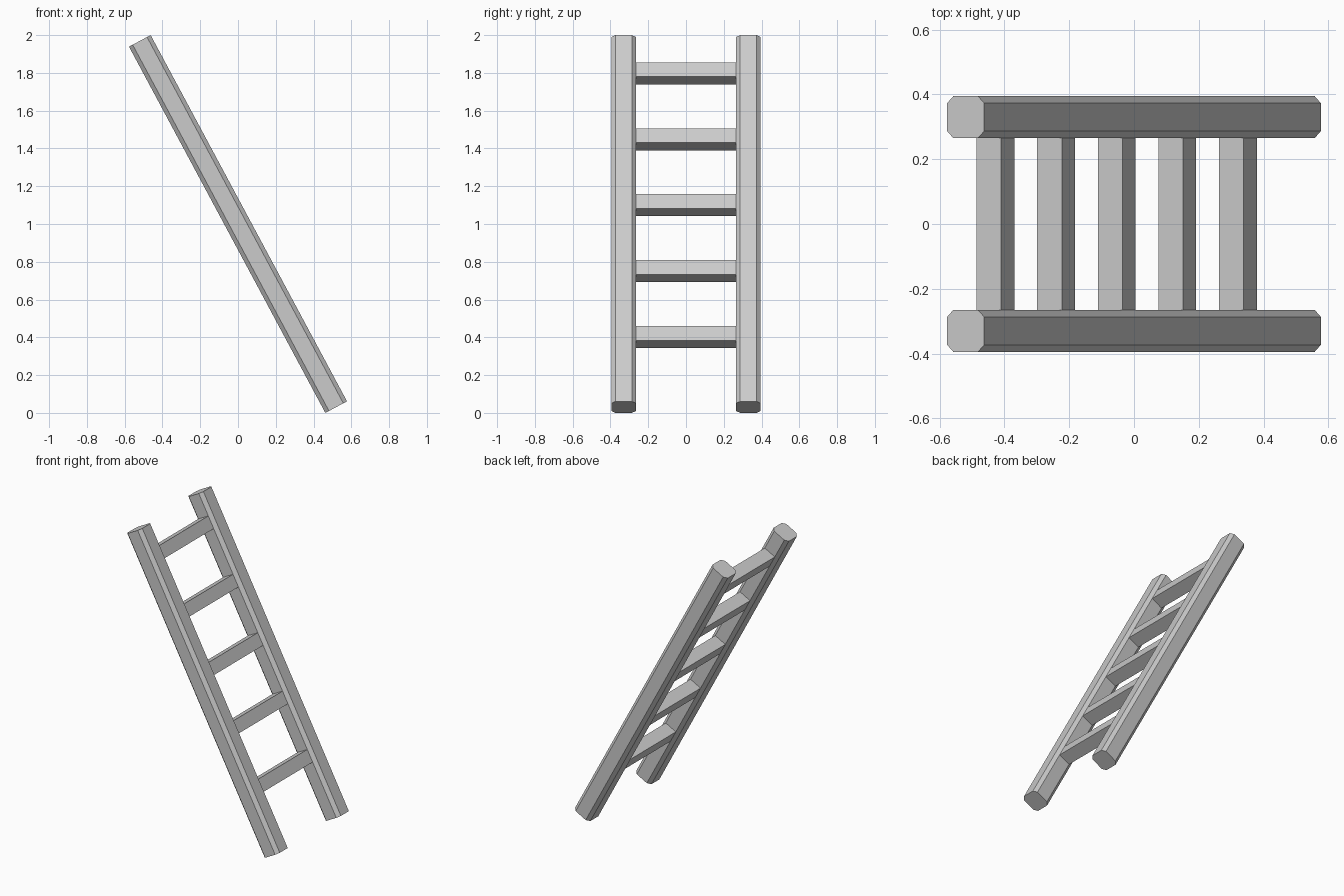
import bpy, bmesh, math
from mathutils import Matrix

if "Cube" in bpy.data.objects:
    bpy.data.objects.remove(bpy.data.objects["Cube"])

LEAN = math.radians(-28.2)      # top leans towards -x
LENGTH, WIDTH, CHAMFER = 2.2, 0.13, 0.022
RUNG = WIDTH - 2 * CHAMFER      # rungs fill the flat inner face of the rails
RAIL_Y = 0.33

# ladder space (z along the rails) to world space
tilt = Matrix.Translation((0, 0, 1)) @ Matrix.Rotation(LEAN, 4, 'Y')


def box(name, size, centre, chamfer=0):
    bm = bmesh.new()
    bmesh.ops.create_cube(bm, size=1)
    bmesh.ops.scale(bm, vec=size, verts=bm.verts)
    if chamfer:
        long_edges = [e for e in bm.edges
                      if abs(e.verts[0].co.z - e.verts[1].co.z) > 0.1]
        bmesh.ops.bevel(bm, geom=long_edges, offset=chamfer,
                        offset_type='OFFSET', segments=1, affect='EDGES')
    mesh = bpy.data.meshes.new(name)
    bm.to_mesh(mesh)
    bm.free()
    obj = bpy.data.objects.new(name, mesh)
    bpy.context.collection.objects.link(obj)
    obj.matrix_world = tilt @ Matrix.Translation(centre)
    return obj


# side rails with chamfered long edges
for side, y in (("left", -RAIL_Y), ("right", RAIL_Y)):
    box(f"{side}_rail", (WIDTH, WIDTH, LENGTH), (0, y, 0), CHAMFER)

# five square rungs, ending at the inner faces of the rails
for i in range(5):
    along = 0.113 + (i - 2) * 0.396
    box(f"rung_{i + 1}", (RUNG, 2 * RAIL_Y - WIDTH, RUNG), (0, 0, along))
